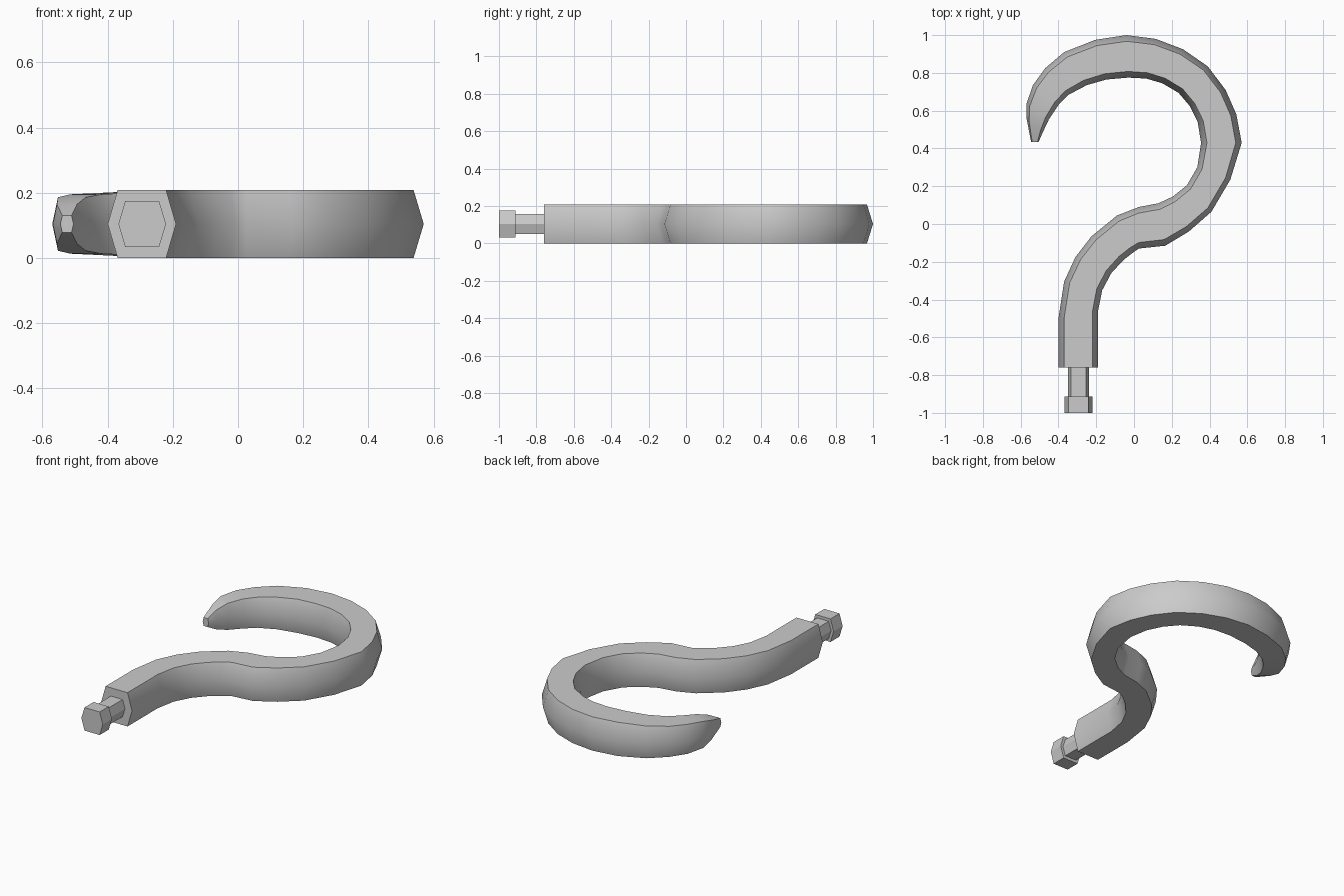
import bpy, bmesh
from math import radians

if "Cube" in bpy.data.objects:
    bpy.data.objects.remove(bpy.data.objects["Cube"])

MID = 0.104    # height of the centre plane
INSET = 0.145  # how far the flat top steps in from each side edge


def hex_sweep(name, stations, angle=40):
    """Sweep a hexagonal section through (left xy, right xy, half height) stations."""
    bm = bmesh.new()
    rings = []
    for lx, ly, rx, ry, h in stations:
        def pt(t, z):
            return bm.verts.new((lx + (rx - lx) * t, ly + (ry - ly) * t, MID + z))
        rings.append([pt(0, 0), pt(INSET, h), pt(1 - INSET, h),
                      pt(1, 0), pt(1 - INSET, -h), pt(INSET, -h)])
    for a, b in zip(rings, rings[1:]):
        for i in range(6):
            j = (i + 1) % 6
            bm.faces.new((a[i], a[j], b[j], b[i]))
    bm.faces.new(rings[0])
    bm.faces.new(rings[-1])
    bmesh.ops.recalc_face_normals(bm, faces=bm.faces)
    mesh = bpy.data.meshes.new(name)
    bm.to_mesh(mesh)
    bm.free()
    obj = bpy.data.objects.new(name, mesh)
    bpy.context.collection.objects.link(obj)
    bpy.ops.object.select_all(action='DESELECT')
    obj.select_set(True)
    bpy.context.view_layer.objects.active = obj
    bpy.ops.object.shade_smooth_by_angle(angle=radians(angle))
    return obj


# Curved hook: straight shank, S-bend, full-height bow
H = MID
hook = [(*s, H) for s in [
    (-.40, -.76, -.19, -.76), (-.40, -.50, -.19, -.46), (-.37, -.305, -.168, -.35),
    (-.31, -.175, -.12, -.26), (-.225, -.065, -.055, -.19), (-.09, .045, -.01, -.155),
    (.025, .09, .025, -.13), (.13, .11, .165, -.115), (.205, .145, .29, -.04),
    (.28, .205, .41, .065), (.335, .30, .51, .235), (.355, .43, .57, .43),
    (.337, .54, .542, .58), (.295, .625, .485, .71), (.235, .695, .39, .835),
    (.15, .745, .26, .925), (.065, .77, .115, .98), (-.03, .775, -.04, 1.0),
    (-.145, .765, -.205, .975)]]

# Tapering beak
hook += [
    (-.25, .735, -.37, .91, .099), (-.345, .685, -.47, .825, .094),
    (-.40, .63, -.535, .735, .091), (-.45, .555, -.57, .635, .082),
    (-.482, .487, -.568, .555, .06), (-.505, .435, -.545, .435, .026)]
hex_sweep("hook", hook)


# Mounting stub: neck and end head
def prism(name, half_width, half_height, y0, y1):
    cx = -.294
    hex_sweep(name, [(cx - half_width, y, cx + half_width, y, half_height)
                     for y in (y0, y1)], 25)


prism("neck", .056, .053, -.915, -.75)
prism("end_head", .073, .071, -1.0, -.912)
